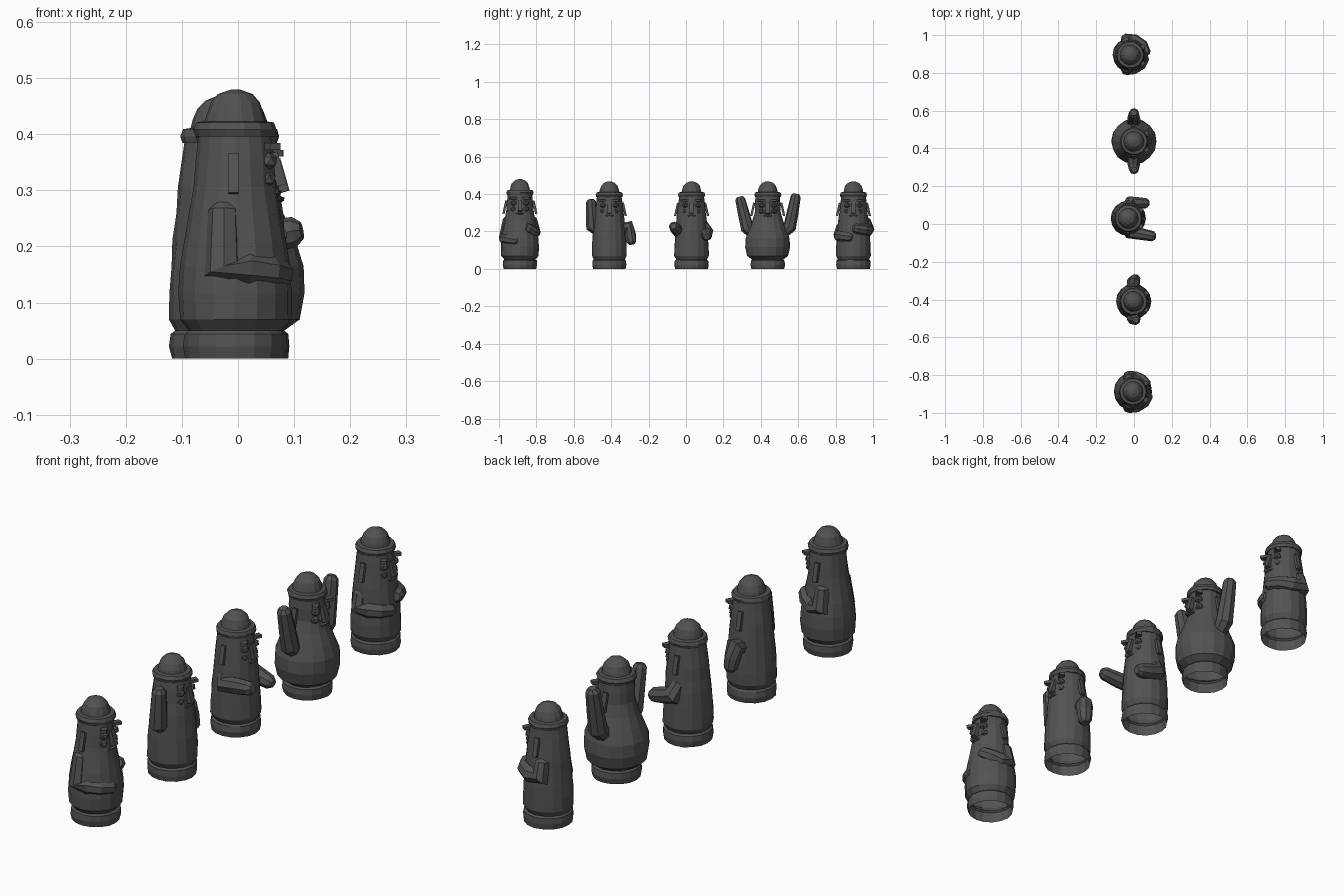
import bpy, bmesh, math, random
from mathutils import Vector, Matrix

if "Cube" in bpy.data.objects:
    bpy.data.objects.remove(bpy.data.objects["Cube"])

random.seed(4)
stone = bpy.data.materials.new("dark_stone")
stone.diffuse_color = (0.085, 0.085, 0.085, 1)
stone.use_nodes = True
stone.node_tree.nodes["Principled BSDF"].inputs["Base Color"].default_value = stone.diffuse_color


def finish(name, bm, centre):
    bmesh.ops.recalc_face_normals(bm, faces=bm.faces[:])
    me = bpy.data.meshes.new(name)
    bm.to_mesh(me)
    bm.free()
    me.materials.append(stone)
    ob = bpy.data.objects.new(name, me)
    ob.location = (centre[0], centre[1], 0)
    bpy.context.collection.objects.link(ob)


def bridge(bm, rings):
    for a, b in zip(rings, rings[1:]):
        n = len(a)
        for i in range(n):
            bm.faces.new((a[i], a[(i + 1) % n], b[(i + 1) % n], b[i]))


def lathe(name, profile, centre, sides=16, jitter=0.0015):
    """Roughly hewn turned shape, closed on top only."""
    bm = bmesh.new()
    rings = []
    for r, z in profile:
        ring = []
        for i in range(sides):
            a = 2 * math.pi * i / sides
            q = r + random.uniform(-jitter, jitter)
            ring.append(bm.verts.new((q * math.cos(a), q * math.sin(a), z)))
        rings.append(ring)
    bridge(bm, rings)
    bm.faces.new(rings[-1])
    finish(name, bm, centre)


def body_profile(bulge):
    """Foot ring, then a tapering trunk with a swelling belly and a waist below the head."""
    pts = [(.088, 0), (.092, .022), (.09, .044), (.083, .05)]
    for i in range(8):
        t = i / 7
        z = .07 + .33 * t
        r = .064 + .029 * (1 - t ** 1.6)
        belly = math.exp(-((z - .14) / .09) ** 2) - .3 * math.exp(-((z - .3) / .05) ** 2)
        pts.append((r + bulge * belly, z))
    return pts


def limb(name, points, centre, sides=8):
    """Carved arm: blunt-ended tube, thickest at the elbow."""
    p = [Vector(v) for v in points]
    d0, d1 = (p[0] - p[1]).normalized(), (p[-1] - p[-2]).normalized()
    r = [.028] + [.036 - .009 * i / (len(p) - 2) for i in range(len(p) - 1)]
    p = [p[0] + d0 * .012] + p + [p[-1] + d1 * .014]
    r = [r[0] * .6] + r + [r[-1] * .6]
    bm = bmesh.new()
    rings, u = [], None
    for k, c in enumerate(p):
        t = (p[min(k + 1, len(p) - 1)] - p[max(k - 1, 0)]).normalized()
        u = t.orthogonal() if u is None else u - t * u.dot(t)
        u.normalize()
        w = t.cross(u)
        rings.append([bm.verts.new(c + (u * math.cos(a) + w * math.sin(a)) * r[k])
                      for a in (2 * math.pi * i / sides for i in range(sides))])
    bridge(bm, rings)
    bm.faces.new(rings[0])
    bm.faces.new(rings[-1])
    finish(name, bm, centre)


def wrap(side, shoulder, elbow, hand, end, radius):
    """Arm folded round the trunk: heights of the joints, end angle off the front."""
    pts = [(-.02, side * .063, shoulder)]
    for i in range(4):
        t = i / 3
        a = math.radians(105 + (end - 105) * t)
        pts.append((radius * 1.05 * math.cos(a), side * radius * math.sin(a), elbow + (hand - elbow) * t * t))
    return pts


def reach(side, shoulder, elbow, hand):
    """Free arm, joints given as (forward, outward, up), with a wrist midway."""
    e = Vector((elbow[0], side * elbow[1], elbow[2]))
    h = Vector((hand[0], side * hand[1], hand[2]))
    return [Vector((-.005, side * .058, shoulder)), e, (e + h) / 2, h]


def lump(name, loc, size, centre, rot=0.0, axis='X', box=False):
    bm = bmesh.new()
    m = Matrix.Translation(loc) @ Matrix.Rotation(rot, 4, axis) @ Matrix.Diagonal((*size, 1))
    if box:
        bmesh.ops.create_cube(bm, size=2, matrix=m)
    else:
        bmesh.ops.create_icosphere(bm, subdivisions=1, radius=1, matrix=m)
    finish(name, bm, centre)


def statue(tag, c, arm_a, arm_b, bulge=0.0, up=0.0):
    # trunk, open underneath
    lathe(tag + "body", body_profile(bulge), c)
    # brimmed hat: drooping brim, then a rounded dome
    brim = [(.058, .384), (.07, .384), (.074, .396), (.069, .409), (.054, .411)]
    dome = [(.052 * math.cos(a) ** .9, .414 + .054 * math.sin(a)) for a in (.2, .6, 1.0, 1.43)]
    lathe(tag + "hat", [(r, z + up) for r, z in brim + dome], c, 14)
    # arms
    limb(tag + "arm_a", arm_a, c)
    limb(tag + "arm_b", arm_b, c)
    # face
    lump(tag + "jaw", (.038, 0, .305 + up), (.04, .05, .045), c)
    lump(tag + "nose", (.075, 0, .326 + up), (.009, .011, .03), c, -.28, 'Y', True)
    lump(tag + "mouth", (.075, 0, .284 + up), (.009, .025, .006), c)
    for s in (-1, 1):
        lump(tag + "eye", (.06, s * .032, .34 + up), (.017, .019, .016), c)
        lump(tag + "brow", (.06, s * .032, .366 + up), (.011, .024, .006), c, -s * .5, 'Z', True)
        lump(tag + "cheek", (.056, s * .032, .308 + up), (.018, .018, .016), c)
        # long hanging ears
        lump(tag + "ear", (-.003, s * .08, .318 + up), (.009, .006, .036), c, s * .22, 'X', True)


# arms folded on a plump belly
statue("folded_statue_", (-.005, -.888), wrap(-1, .265, .16, .15, 15, .08),
       wrap(1, .265, .19, .22, 30, .078), .011, .012)
# one arm raised, one hanging
statue("saluting_statue_", (-.002, -.41), reach(-1, .2, (0, .09, .225), (.01, .097, .358)),
       reach(1, .215, (0, .105, .225), (.01, .118, .145)))
# both arms held forward
statue("reaching_statue_", (-.03, .03), reach(-1, .235, (0, .07, .2), (.13, .095, .226)),
       reach(1, .24, (.01, .082, .195), (.095, .08, .175)))
# round belly, both arms raised
statue("cheering_statue_", (0, .437), reach(-1, .17, (0, .11, .22), (0, .147, .372)),
       reach(1, .17, (0, .118, .225), (0, .15, .388)), .03)
# arms crossed on a slim trunk
statue("crossed_statue_", (-.02, .895), wrap(-1, .23, .175, .168, 12, .074),
       wrap(1, .26, .205, .215, 8, .08))
